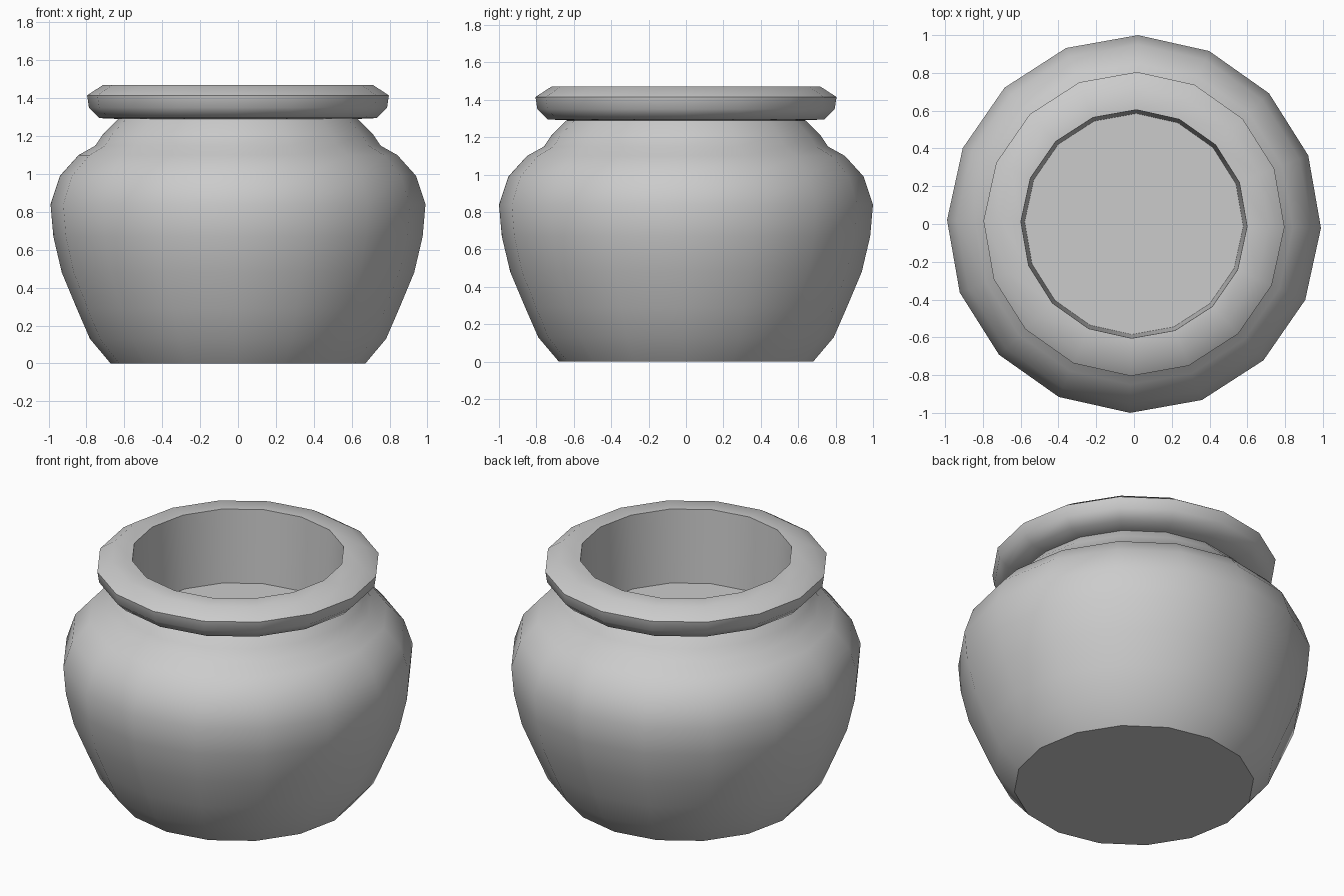
import bpy, bmesh, math

cube = bpy.data.objects.get("Cube")
if cube:
    bpy.data.objects.remove(cube, do_unlink=True)

SIDES = 16
TURN = math.radians(-1.2)

clay = bpy.data.materials.new("grey clay")
clay.use_nodes = True
grey = (0.6, 0.6, 0.6, 1)
clay.diffuse_color = grey
clay.node_tree.nodes["Principled BSDF"].inputs["Base Color"].default_value = grey


def lathe(name, profile, closed=False, cap_start=False, cap_end=False):
    """Turn a (radius, height) profile into a faceted round part."""
    bm = bmesh.new()
    rings = []
    for r, z in profile:
        angles = [TURN + math.tau * i / SIDES for i in range(SIDES)]
        rings.append([bm.verts.new((0.99 * r * math.cos(a), r * math.sin(a), z))
                      for a in angles])
    pairs = list(zip(rings, rings[1:]))
    if closed:
        pairs.append((rings[-1], rings[0]))
    for low, high in pairs:
        for i in range(SIDES):
            j = (i + 1) % SIDES
            bm.faces.new((low[i], low[j], high[j], high[i]))
    if cap_start:
        bm.faces.new(rings[0][::-1])
    if cap_end:
        bm.faces.new(rings[-1])
    mesh = bpy.data.meshes.new(name)
    bm.to_mesh(mesh)
    bm.free()
    mesh.materials.append(clay)
    obj = bpy.data.objects.new(name, mesh)
    bpy.context.collection.objects.link(obj)
    bpy.ops.object.select_all(action='DESELECT')
    obj.select_set(True)
    bpy.context.view_layer.objects.active = obj
    bpy.ops.object.shade_smooth_by_angle(angle=math.radians(48))
    return obj


# Bulging body with a flat base, shoulder and short neck
lathe("pot_body", [(0.68, 0), (0.79, 0.13), (0.86, 0.29), (0.94, 0.48),
                   (0.985, 0.67), (1.0, 0.84), (0.95, 0.99), (0.85, 1.10),
                   (0.76, 1.15), (0.72, 1.21), (0.64, 1.29)], cap_start=True)

# Thick rolled rim with the inner wall and raised inner floor
lathe("pot_rim_and_inside", [(0.62, 1.29), (0.74, 1.295), (0.795, 1.35),
                             (0.805, 1.415), (0.72, 1.47), (0.605, 1.47),
                             (0.585, 1.02)], cap_end=True)
